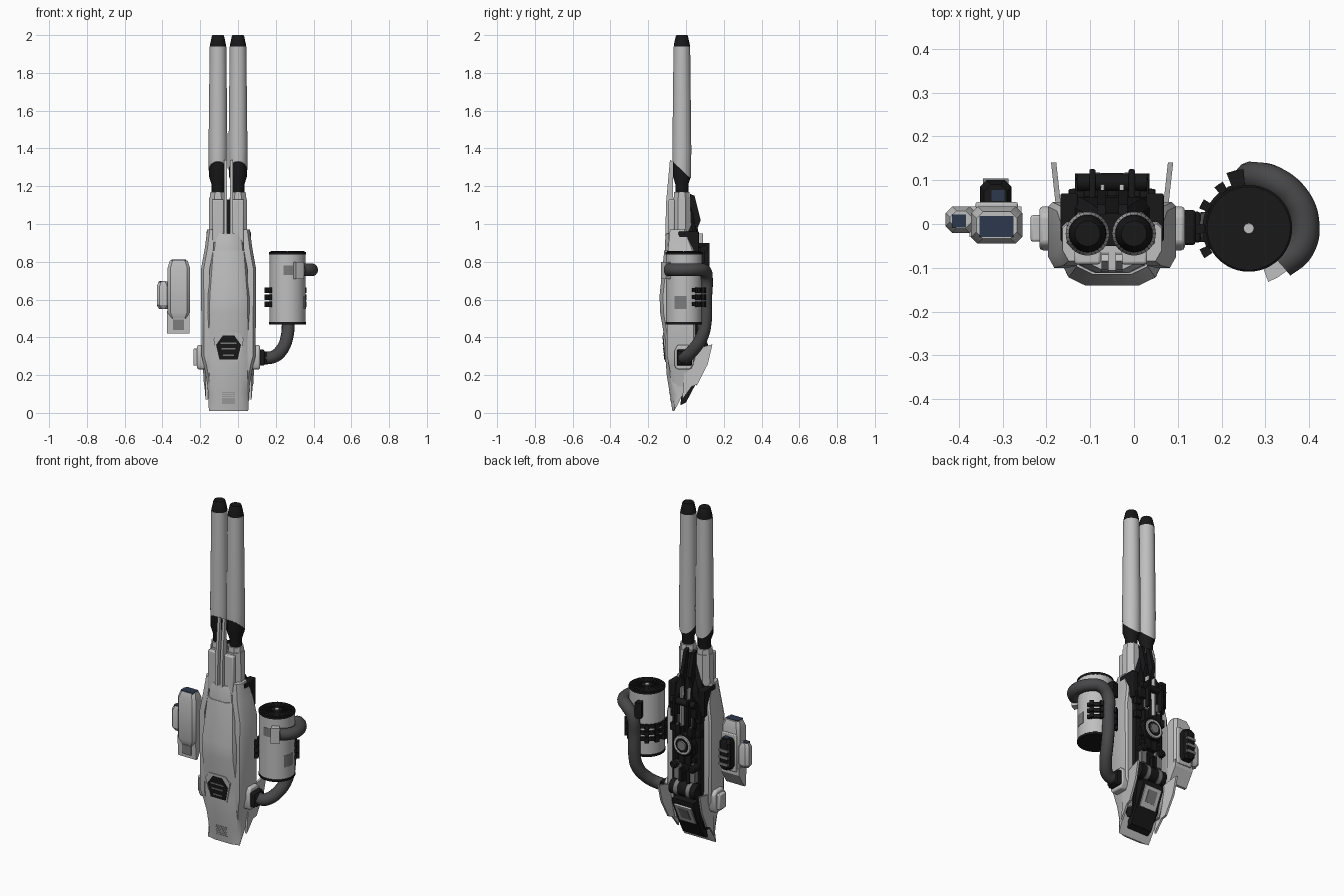
import bpy, bmesh, math, random
from mathutils import Vector, Matrix

if "Cube" in bpy.data.objects:
    bpy.data.objects.remove(bpy.data.objects["Cube"])

random.seed(4)
CX = -0.05  # centre line of the gun body


def material(name, c):
    m = bpy.data.materials.new(name)
    m.diffuse_color = (*c, 1)
    m.use_nodes = True
    m.node_tree.nodes["Principled BSDF"].inputs["Base Color"].default_value = m.diffuse_color
    return m


LIGHT = material("light_grey", (0.52, 0.52, 0.52))
MID = material("mid_grey", (0.2, 0.2, 0.2))
BLACK = material("black", (0.009, 0.009, 0.01))
RUBBER = material("dark_rubber", (0.065, 0.065, 0.068))
GLASS = material("dark_blue_glass", (0.025, 0.04, 0.075))


def finish(name, bm, mat, bevel=0):
    bmesh.ops.recalc_face_normals(bm, faces=bm.faces)
    me = bpy.data.meshes.new(name)
    bm.to_mesh(me)
    bm.free()
    me.materials.append(mat)
    ob = bpy.data.objects.new(name, me)
    bpy.context.collection.objects.link(ob)
    if bevel:
        b = ob.modifiers.new("bevel", 'BEVEL')
        b.width, b.segments, b.limit_method = bevel, 2, 'ANGLE'
    bpy.ops.object.select_all(action='DESELECT')
    ob.select_set(True)
    bpy.context.view_layer.objects.active = ob
    bpy.ops.object.shade_smooth_by_angle(angle=math.radians(30))
    return ob


def loft(name, rings, mat, bevel=0):
    bm = bmesh.new()
    vs = [[bm.verts.new(p) for p in r] for r in rings]
    n = len(rings[0])
    for a, b in zip(vs, vs[1:]):
        for i in range(n):
            bm.faces.new((a[i], a[(i + 1) % n], b[(i + 1) % n], b[i]))
    bm.faces.new(vs[0])
    bm.faces.new(vs[-1])
    return finish(name, bm, mat, bevel)


def box(name, x0, x1, y0, y1, z0, z1, mat, bevel=0):
    rings = [[(x0, y0, z), (x1, y0, z), (x1, y1, z), (x0, y1, z)] for z in (z0, z1)]
    return loft(name, rings, mat, bevel)


def prism(name, yz, x0, x1, mat, lean=0, bevel=0):
    return loft(name, [[(x + lean * y, y, z) for y, z in yz] for x in (x0, x1)], mat, bevel)


def lathe(name, centre, prof, mat, axis='Z', segs=32, cut=0, turn=0):
    """Stack of circles (radius, height); cut slopes the lowest ring from front to back."""
    rot = {'Z': Matrix(), 'Y': Matrix.Rotation(-math.pi / 2, 4, 'X'),
           'X': Matrix.Rotation(math.pi / 2, 4, 'Y')}[axis]
    rings = []
    for k, (r, h) in enumerate(prof):
        ring = []
        for i in range(segs):
            a = 2 * math.pi * i / segs + turn
            s = -cut * r * math.sin(a) if k == 0 else 0
            ring.append(Vector(centre) + rot @ Vector((r * math.cos(a), r * math.sin(a), h + s)))
        rings.append(ring)
    return loft(name, rings, mat)


def arc(name, c, r0, r1, a0, a1, z0, z1, mat):
    n = max(2, int(abs(a1 - a0) / 10))
    rings = []
    for i in range(n + 1):
        a = math.radians(a0 + (a1 - a0) * i / n)
        rings.append([(c[0] + r * math.cos(a), c[1] + r * math.sin(a), z)
                      for r, z in ((r0, z0), (r1, z0), (r1, z1), (r0, z1))])
    return loft(name, rings, mat)


# Twin barrels with tips, inner rods and octagonal sleeves
for side, bx in (("left", -0.106), ("right", 0.0)):
    c = (bx, -0.022, 0)
    lathe(side + "_barrel", c, [(0.049, 1.285), (0.05, 1.4), (0.044, 1.94)], LIGHT, cut=0.95)
    lathe(side + "_barrel_tip", c, [(0.043, 1.938), (0.042, 1.95), (0.033, 1.992), (0.029, 2.0)], BLACK)
    lathe(side + "_barrel_core", c, [(0.034, 1.1), (0.034, 1.21), (0.047, 1.25), (0.047, 1.33)], BLACK)
    lathe(side + "_sleeve", c, [(0.054, 0.85), (0.05, 1.14)], LIGHT, segs=8, cut=0, turn=math.pi / 8)
    lathe(side + "_sleeve_lip", c, [(0.046, 1.13), (0.044, 1.17)], LIGHT, segs=8, turn=math.pi / 8)
    box(side + "_sleeve_front", bx - 0.03, bx + 0.03, -0.092, -0.06, 0.9, 1.13, LIGHT, 0.006)

# Thin twin blades in front of the barrels
for s in (-1, 1):
    x = CX + s * 0.016
    prism("front_blade", [(-0.11, 0.94), (-0.105, 1.12), (-0.085, 1.34), (-0.07, 1.33), (-0.065, 0.94)],
          x - 0.008, x + 0.008, LIGHT)


# Main front armour, lofted upward
def shell(z, w, yf, yb):
    half = [(w, yb), (w, yf + 0.045), (w - 0.013, yf + 0.018), (w - 0.05, yf)]
    return [(CX + x, max(min(y, yb), yf), z) for x, y in half] + \
           [(CX - x, max(min(y, yb), yf), z) for x, y in reversed(half)]


loft("front_armour", [shell(*a) for a in (
    (0.01, 0.104, -0.072, -0.062), (0.1, 0.109, -0.086, -0.015), (0.2, 0.114, -0.102, 0.0),
    (0.28, 0.116, -0.108, 0.0), (0.42, 0.116, -0.118, 0.0), (0.53, 0.114, -0.137, 0.0),
    (0.62, 0.112, -0.14, 0.0), (0.86, 0.094, -0.115, 0.0))], LIGHT)
loft("top_collar_plate", [shell(*a) for a in (
    (0.84, 0.09, -0.112, 0.0), (0.9, 0.084, -0.112, 0.0), (0.95, 0.07, -0.106, 0.0))], LIGHT)

# Side armour, fins and hose bosses, mirrored
for s, side in ((-1, "left"), (1, "right")):
    rings = []
    for z, xi, xo, yf, yb in ((0.14, .09, .111, -.07, .03), (0.25, .1, .13, -.09, .04),
                              (0.3, .1, .143, -.1, .05), (0.76, .1, .146, -.1, .05),
                              (0.87, .08, .126, -.095, .04), (0.97, .075, .113, -.085, .0)):
        rings.append([(CX + s * x, y, z) for x, y in ((xi, yf), (xo - .014, yf), (xo, yf + .025),
                                                      (xo, yb - .01), (xo - .01, yb), (xi, yb))])
    loft(side + "_side_armour", rings, LIGHT)
    prism(side + "_rear_fin", [(-0.02, 0.07), (0.03, 0.14), (0.06, 0.15), (0.115, 0.257), (0.14, 0.363),
                               (0.07, 0.345), (0.0, 0.33)], CX + s * 0.112, CX + s * 0.124, LIGHT, lean=s * 0.11)
    prism(side + "_boss", [(-0.05, 0.23), (0.025, 0.23), (0.04, 0.26), (0.04, 0.34), (0.02, 0.36),
                           (-0.045, 0.36), (-0.06, 0.33), (-0.06, 0.25)], CX + s * 0.12, CX + s * 0.166,
          LIGHT, bevel=0.008)
    prism(side + "_boss_tip", [(-0.04, 0.25), (0.02, 0.25), (0.02, 0.34), (-0.04, 0.34)],
          CX + s * 0.16, CX + s * (0.186 if s < 0 else 0.166), LIGHT, bevel=0.005)
    box(side + "_shoulder_block", CX + s * 0.098 - .02, CX + s * 0.098 + .02, -0.04, 0.07, 0.8, 0.96, BLACK, .005)


# Front hatch: frame, dark opening and bars
def hatch(name, pts, out, mat):
    surf = lambda z: -0.108 - (z - 0.28) * 0.075
    loft(name, [[(CX + x, surf(z) - d, z) for x, z in pts] for d in (out, -0.01)], mat)


hatch("hatch_frame", [(-.055, .27), (.055, .27), (.08, .39), (.055, .425), (-.055, .425), (-.08, .39)], .004, LIGHT)
hatch("hatch_opening", [(-.048, .282), (.048, .282), (.066, .36), (.03, .41), (-.03, .41), (-.066, .36)], .007, BLACK)
for z in (0.3, 0.335, 0.365):
    w = 0.03 + (z - 0.3) * 0.2
    hatch("hatch_bar", [(-w, z), (w, z), (w, z + .008), (-w, z + .008)], .01, MID)
for i in range(6):
    z = 0.05 + i * 0.011
    yf = -0.072 - (z - 0.01) * 0.157
    box("lower_vent_line", CX - 0.035, CX + 0.035, yf - 0.002, yf + 0.01, z, z + 0.004, MID)

# Dark machinery core at the back
loft("machinery_core", [[(CX - w, -.05, z), (CX + w, -.05, z), (CX + w, yb - .02, z), (CX + w - .02, yb, z),
                         (CX - w + .02, yb, z), (CX - w, yb - .02, z)] for z, w, yb in (
    (0.1, .09, .0), (0.16, .105, .035), (0.35, .112, .06), (0.8, .108, .065), (0.95, .09, .06),
    (1.0, .065, .045), (1.13, .04, .025))], BLACK)
for i in range(26):
    x, z = random.uniform(0.02, 0.085), random.uniform(0.4, 0.88)
    w, h, d = random.uniform(.008, .02), random.uniform(.012, .045), random.uniform(.075, .1)
    for s in (-1, 1):
        box("machinery_block", CX + s * x - w, CX + s * x + w, 0.04, d, z - h, z + h,
            MID if i % 6 == 0 else BLACK, 0.003)
for name, r, d, m in (("rear_disc", .064, .105, BLACK), ("rear_disc_ring", .056, .11, LIGHT),
                      ("rear_disc_well", .043, .112, BLACK), ("rear_disc_hub", .03, .116, MID)):
    lathe(name, (CX, 0, 0.62), [(r, 0.05), (r, d - .004), (r - .004, d)], m, axis='Y')
lathe("rear_roller", (CX, 0.07, 0.35), [(.045, -.085), (.045, .085)], BLACK, axis='X')
for s in (-1, 1):
    lathe("roller_band", (CX + s * .04, 0.07, 0.35), [(.048, -.012), (.048, .012)], MID, axis='X')
    lathe("rear_knob", (CX + s * .06, 0, 0.49), [(.022, .05), (.022, .105), (.015, .112)], BLACK, axis='Y', segs=16)
    box("rear_rail", CX + s * .045 - .007, CX + s * .045 + .007, .05, .125, .74, .9, BLACK, .003)
    box("rear_rail_strip", CX + s * .022 - .005, CX + s * .022 + .005, .05, .09, .72, .95, LIGHT, .002)
    x = CX + s * .025
    prism("upper_arm", [(.02, 1.16), (.045, 1.15), (.078, 1.02), (.062, .98), (.07, .87), (.03, .88)],
          x - .01, x + .01, BLACK)
lathe("rear_cross_bar", (CX, .095, .87), [(.02, -.08), (.02, .08)], BLACK, axis='X', segs=16)

# Lower rear hatch with grey plate
prism("tail_block", [(-.03, .04), (.0, .055), (.05, .15), (.1, .26), (.1, .29), (.0, .3)], CX - .07, CX + .07, BLACK)
prism("tail_plate", [(.05, .15), (.055, .145), (.108, .255), (.1, .262)], CX - .055, CX + .055, LIGHT, bevel=.002)
prism("tail_vent", [(.067, .175), (.072, .172), (.103, .237), (.098, .24)], CX - .03, CX + .03, MID)

# Canister with caps, clips and plates
C = (0.262, -0.01)
lathe("canister", (*C, 0), [(.096, .475), (.096, .845)], LIGHT, segs=48)
for z in (0.468, 0.838):
    lathe("canister_cap", (*C, z), [(.097, 0), (.099, .003), (.099, .012), (.095, .015)], BLACK, segs=48)
for i in range(24):
    a = i * 15
    arc("cap_rib", C, .03, .09, a, a + 5, .85, .856, BLACK)
lathe("cap_stud", (*C, .84), [(.012, 0), (.012, .018)], LIGHT, segs=16)
for z in (0.565, 0.602, 0.639):
    arc("canister_clip", C, .09, .106, 25, 208, z, z + .022, BLACK)
    for a in range(35, 208, 28):
        arc("clip_lug", C, .1, .122, a, a + 11, z - .004, z + .026, BLACK)
arc("canister_front_label", C, .09, .098, 258, 288, .73, .78, MID)
arc("canister_side_vent", C, .09, .098, -32, 8, .55, .62, MID)
arc("handle_bracket", C, .09, .13, -70, -48, .71, .8, LIGHT)
arc("handle_rear_bracket", C, .09, .136, 95, 112, .71, .8, BLACK)

# Hose looping round the canister and down to the body
cu = bpy.data.curves.new("hose_path", 'CURVE')
cu.dimensions, cu.bevel_depth, cu.bevel_resolution, cu.resolution_u = '3D', 0.034, 5, 10
cu.use_fill_caps = True
path = [(.335, -.092, .757), (.378, -.055, .757), (.389, .005, .757), (.365, .062, .757), (.315, .1, .75),
        (.275, .108, .71), (.266, .104, .6), (.266, .102, .48), (.26, .085, .405), (.232, .04, .335),
        (.185, .0, .296), (.13, -.01, .29)]
sp = cu.splines.new('BEZIER')
sp.bezier_points.add(len(path) - 1)
for p, co in zip(sp.bezier_points, path):
    p.co, p.handle_left_type, p.handle_right_type = co, 'AUTO', 'AUTO'
tmp = bpy.data.objects.new("hose_path", cu)
bm = bmesh.new()
bm.from_mesh(tmp.to_mesh())
tmp.to_mesh_clear()
bpy.data.objects.remove(tmp)
finish("hose", bm, RUBBER)
box("hose_socket", .11, .14, -.048, .032, .25, .335, BLACK, .006)
box("hose_collar", .135, .152, -.042, .028, .255, .325, BLACK, .006)


# Floating sensor pod on the left
def pod(name, x0, x1, y0, y1, zs, mat, c=.015):
    rings = []
    for z, i in zs:
        a, b, d, e = x0 + i, x1 - i, y0 + i, y1 - i
        rings.append([(a + c, d, z), (b - c, d, z), (b, d + c, z), (b, e - c, z),
                      (b - c, e, z), (a + c, e, z), (a, e - c, z), (a, d + c, z)])
    loft(name, rings, mat)


pod("pod_body", -.372, -.255, -.045, .04, ((.5, .012), (.53, 0), (.77, 0), (.808, .012)), LIGHT)
pod("pod_side_lobe", -.43, -.36, -.02, .04, ((.55, .012), (.57, 0), (.67, 0), (.695, .01)), LIGHT)
prism("pod_lower_plate", [(-.03, .54), (.04, .54), (.04, .5), (-.01, .42), (-.025, .42)], -.375, -.257, LIGHT)
box("pod_lower_vent", -.345, -.285, -.032, -.02, .44, .495, MID)
pod("pod_rear_block", -.352, -.28, .0, .1, ((.54, .01), (.56, 0), (.7, 0), (.72, .01)), BLACK)
for z in (0.57, 0.61, 0.65):
    box("pod_rear_rib", -.345, -.287, .09, .104, z, z + .015, MID)
box("pod_rear_plate", -.362, -.265, .035, .05, .52, .74, LIGHT, .005)
box("pod_top_window", -.353, -.275, -.03, .018, .8, .811, GLASS)
box("pod_lobe_window", -.415, -.384, -.008, .022, .69, .698, GLASS)
box("pod_rear_window", -.325, -.296, .052, .078, .715, .723, GLASS)
